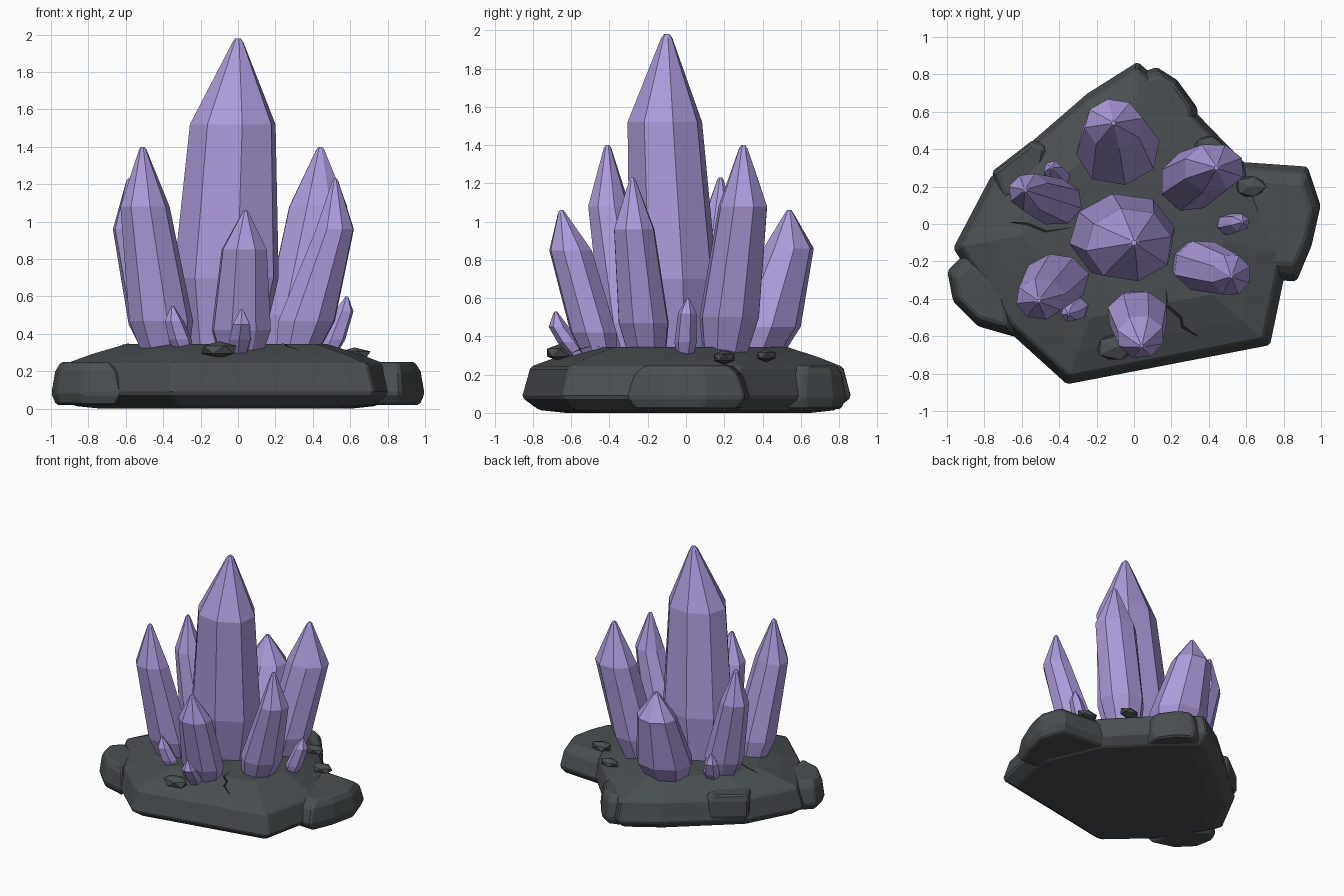
import bpy, bmesh, math, random
from mathutils import Vector

random.seed(4)
old = bpy.data.objects.get("Cube")
if old:
    bpy.data.objects.remove(old, do_unlink=True)


def material(name, color):
    m = bpy.data.materials.new(name)
    m.use_nodes = True
    m.diffuse_color = (*color, 1)
    bsdf = m.node_tree.nodes["Principled BSDF"]
    bsdf.inputs["Base Color"].default_value = (*color, 1)
    bsdf.inputs["Roughness"].default_value = 0.8
    return m


PURPLE = material("crystal purple", (0.42, 0.33, 0.72))
ROCK = material("slate grey", (0.068, 0.078, 0.083))
DARK = material("crack black", (0.012, 0.013, 0.014))


def finish(bm, name, mat, bevel=0):
    bmesh.ops.recalc_face_normals(bm, faces=bm.faces)
    mesh = bpy.data.meshes.new(name)
    bm.to_mesh(mesh)
    bm.free()
    mesh.materials.append(mat)
    ob = bpy.data.objects.new(name, mesh)
    bpy.context.collection.objects.link(ob)
    if bevel:
        mod = ob.modifiers.new("soft edges", "BEVEL")
        mod.width = bevel
        mod.segments = 1
        mod.angle_limit = math.radians(25)
    return ob


def loft(rings, name, mat, bevel=0):
    """Skin a stack of equal-length rings and cap both ends."""
    bm = bmesh.new()
    loops = [[bm.verts.new(p) for p in ring] for ring in rings]
    n = len(loops[0])
    for low, high in zip(loops, loops[1:]):
        for i in range(n):
            j = (i + 1) % n
            bm.faces.new((low[i], low[j], high[j], high[i]))
    bm.faces.new(loops[0][::-1])
    bm.faces.new(loops[-1])
    return finish(bm, name, mat, bevel)


def crystal(name, waist, waist_r, shoulder, shoulder_r, tip, sides=8):
    """Leaning prism: narrow foot, wide waist, shoulder and blunt tip."""
    waist, shoulder, tip = Vector(waist), Vector(shoulder), Vector(tip)
    t = (waist.z - 0.27) / (shoulder.z - waist.z)
    foot = waist + (waist - shoulder) * t
    blunt = 0.08 * shoulder_r[0] + 0.006
    turn = random.uniform(0.1, 0.5)
    jitter = [random.uniform(0.95, 1.04) for _ in range(sides)]

    def ring(c, rx, ry):
        out = []
        for i, k in enumerate(jitter):
            a = turn + math.tau * i / sides
            out.append((c.x + rx * k * math.cos(a), c.y + ry * k * math.sin(a), c.z))
        return out

    drop = Vector((0, 0, blunt * 0.8))
    loft([ring(foot, waist_r[0] * 0.7, waist_r[1] * 0.7),
          ring(waist, *waist_r),
          ring(shoulder, *shoulder_r),
          ring(tip - drop, blunt * 1.2, blunt * 1.2),
          ring(tip, blunt * 0.6, blunt * 0.6)], name, PURPLE)


def shard(name, x, y, lean_x, lean_y, top):
    crystal(name, (x, y, 0.37), (0.065, 0.06),
            (x + lean_x * 0.8, y + lean_y * 0.8, top - 0.08), (0.052, 0.05),
            (x + lean_x, y + lean_y, top), 6)


def slab(name, outline, levels, bevel=0.012):
    """Stack scaled copies of an outline; levels are (scale, height)."""
    cx = sum(p[0] for p in outline) / len(outline)
    cy = sum(p[1] for p in outline) / len(outline)
    loft([[(cx + (x - cx) * s, cy + (y - cy) * s, z) for x, y in outline]
          for s, z in levels], name, ROCK, bevel)


# Rock base and the boulders around its rim
slab("rock_base",
     [(-0.36, -0.86), (0.73, -0.65), (0.83, -0.17), (0.62, 0.3), (0.33, 0.6), (0.02, 0.87),
      (-0.25, 0.7), (-0.77, 0.25), (-0.97, -0.13), (-0.68, -0.57)],
     [(0.74, 0), (0.9, 0.015), (1, 0.08), (0.95, 0.24), (0.8, 0.29), (0.6, 0.345)])
boulder = [(0.85, 0.02), (1, 0.08), (0.88, 0.2), (0.7, 0.25)]
slab("left_boulder",
     [(0.5, 0.34), (0.93, 0.31), (1, 0.1), (0.95, -0.12), (0.87, -0.31), (0.7, -0.3)],
     boulder)
slab("right_boulder",
     [(-1, -0.25), (-0.97, -0.41), (-0.83, -0.55), (-0.62, -0.61), (-0.66, -0.3), (-0.9, -0.15)],
     boulder)
slab("back_boulder",
     [(0.12, 0.84), (0.0, 0.8), (0.1, 0.5), (0.34, 0.5), (0.34, 0.62), (0.23, 0.77)],
     boulder)
slab("back_right_boulder",
     [(-0.76, 0.28), (-0.7, 0.12), (-0.5, 0.2), (-0.46, 0.42), (-0.54, 0.45)],
     [(0.85, 0.08), (1, 0.12), (1, 0.24), (0.85, 0.285)])

# Large crystals
crystal("main_crystal", (-0.06, -0.06, 0.7), (0.295, 0.235),
        (-0.025, -0.105, 1.52), (0.24, 0.2), (0, -0.1, 1.98))
crystal("back_crystal", (-0.09, 0.41, 0.45), (0.23, 0.2),
        (-0.11, 0.54, 0.86), (0.16, 0.135), (-0.11, 0.54, 1.06))
crystal("back_left_crystal", (0.31, 0.23, 0.5), (0.17, 0.165),
        (0.43, 0.3, 1.08), (0.165, 0.135), (0.44, 0.3, 1.4))
crystal("front_left_crystal", (0.37, -0.22, 0.47), (0.16, 0.14),
        (0.52, -0.27, 0.96), (0.107, 0.113), (0.52, -0.28, 1.23))
crystal("front_crystal", (0.02, -0.485, 0.42), (0.17, 0.125),
        (0.035, -0.605, 0.85), (0.13, 0.115), (0.04, -0.65, 1.06))
crystal("front_right_crystal", (-0.415, -0.3, 0.47), (0.175, 0.15),
        (-0.5, -0.4, 1.08), (0.135, 0.115), (-0.51, -0.41, 1.4))
crystal("back_right_crystal", (-0.43, 0.12, 0.45), (0.16, 0.13),
        (-0.56, 0.17, 0.96), (0.113, 0.105), (-0.58, 0.18, 1.23))

# Small shards
shard("left_shard", 0.51, 0, 0.07, 0.01, 0.6)
shard("front_right_shard", -0.31, -0.45, -0.04, -0.03, 0.55)
shard("front_shard", 0.01, -0.61, 0.01, -0.07, 0.53)
shard("back_right_shard", -0.41, 0.25, -0.03, 0.05, 0.55)


# Loose pebbles half sunk into the base
def pebble(name, x, y, z, size):
    bm = bmesh.new()
    bmesh.ops.create_icosphere(bm, subdivisions=1, radius=size)
    for v in bm.verts:
        v.co = (v.co.x * random.uniform(0.9, 1.1) + x, v.co.y * 0.7 + y, v.co.z * 0.42 + z)
    finish(bm, name, ROCK)


pebble("front_pebble", -0.1, -0.66, 0.315, 0.11)
pebble("left_pebble", 0.62, 0.2, 0.29, 0.09)
pebble("back_left_pebble", 0.4, 0.42, 0.3, 0.08)


# Cracks: thin tapered strips following the rock surface
def crack(name, points):
    bm = bmesh.new()
    pairs = []
    for i, p in enumerate(points):
        p = Vector(p)
        w = 0.002 if i in (0, len(points) - 1) else 0.006
        pairs.append([bm.verts.new(p + Vector((s * w, s * w, 0))) for s in (-1, 1)])
    for a, b in zip(pairs, pairs[1:]):
        bm.faces.new((a[0], b[0], b[1], a[1]))
    finish(bm, name, DARK)


crack("front_crack", [(0.17, -0.35, 0.349), (0.18, -0.44, 0.349),
                      (0.25, -0.5, 0.347), (0.26, -0.55, 0.335), (0.34, -0.6, 0.31)])
crack("side_crack", [(-0.66, 0.01, 0.34), (-0.57, 0, 0.349),
                     (-0.47, -0.04, 0.349), (-0.34, -0.02, 0.349)])
